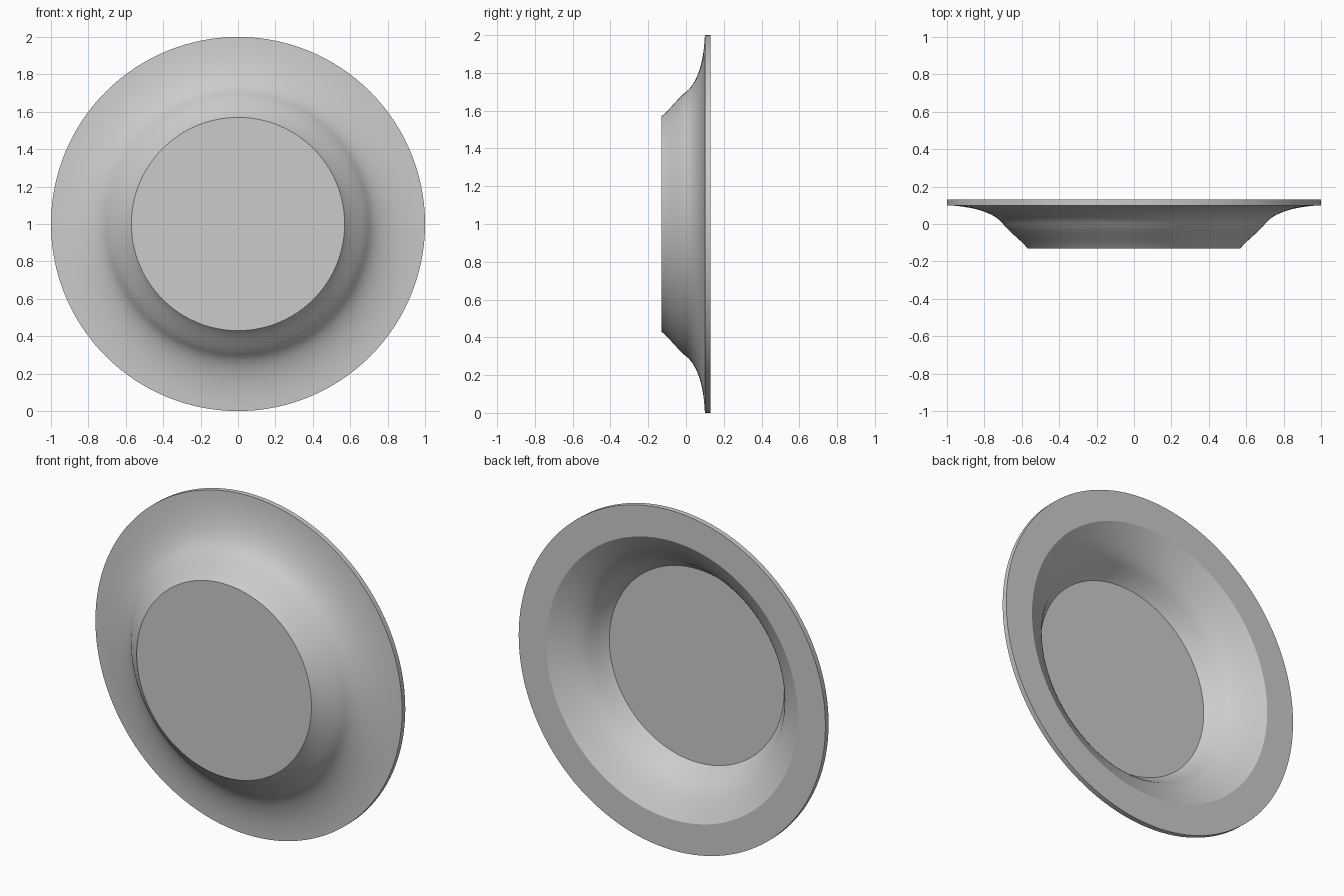
import bpy
import bmesh
from math import radians, tau
from mathutils import Vector, Matrix
from mathutils.geometry import interpolate_bezier

cube = bpy.data.objects.get("Cube")
if cube:
    bpy.data.objects.remove(cube, do_unlink=True)

SEGMENTS = 128


def make_material(name, colour):
    mat = bpy.data.materials.new(name)
    mat.use_nodes = True
    mat.diffuse_color = colour
    mat.node_tree.nodes["Principled BSDF"].inputs["Base Color"].default_value = colour
    return mat


def curve(*points, steps=10):
    """Bezier through (radius, depth) control points."""
    return interpolate_bezier(*[Vector((r, y, 0)) for r, y in points], steps)


def lathe(name, profile, mat):
    """Turn a (radius, depth) profile around the y axis, closing the poles."""
    bm = bmesh.new()
    rings = []
    for p in profile:
        if p.x == 0:
            rings.append([bm.verts.new((0, p.y, 0))] * SEGMENTS)
        else:
            rings.append([bm.verts.new(Matrix.Rotation(tau * i / SEGMENTS, 3, 'Y') @ Vector((p.x, p.y, 0)))
                          for i in range(SEGMENTS)])
    for a, b in zip(rings, rings[1:]):
        for i in range(SEGMENTS):
            j = (i + 1) % SEGMENTS
            bm.faces.new(dict.fromkeys((a[i], a[j], b[j], b[i])))
    bmesh.ops.recalc_face_normals(bm, faces=bm.faces)
    mesh = bpy.data.meshes.new(name)
    bm.to_mesh(mesh)
    bm.free()
    mesh.materials.append(mat)
    obj = bpy.data.objects.new(name, mesh)
    bpy.context.collection.objects.link(obj)
    obj.location.z = 1
    bpy.context.view_layer.objects.active = obj
    obj.select_set(True)
    bpy.ops.object.shade_smooth_by_angle(angle=radians(30))
    return obj


# Outer shell: flat base, flared wall, thin rim edge
profile = [Vector((0, -0.13, 0))]
profile += curve((0.57, -0.13), (0.60, -0.09), (0.67, -0.04), (0.70, 0))
profile += curve((0.70, 0), (0.745, 0.06), (0.86, 0.095), (1, 0.10), steps=14)[1:]
# Flat rim at the back, then the recess wall and its floor
profile += [Vector((1, 0.13, 0))]
profile += curve((0.82, 0.13), (0.71, 0.065), (0.66, 0.03), (0.63, -0.02))
profile += curve((0.63, -0.02), (0.61, -0.05), (0.59, -0.08), (0.57, -0.10), steps=6)[1:]
profile += [Vector((0, -0.10, 0))]

lathe("dish", profile, make_material("plain_grey", (0.6, 0.6, 0.6, 1)))
